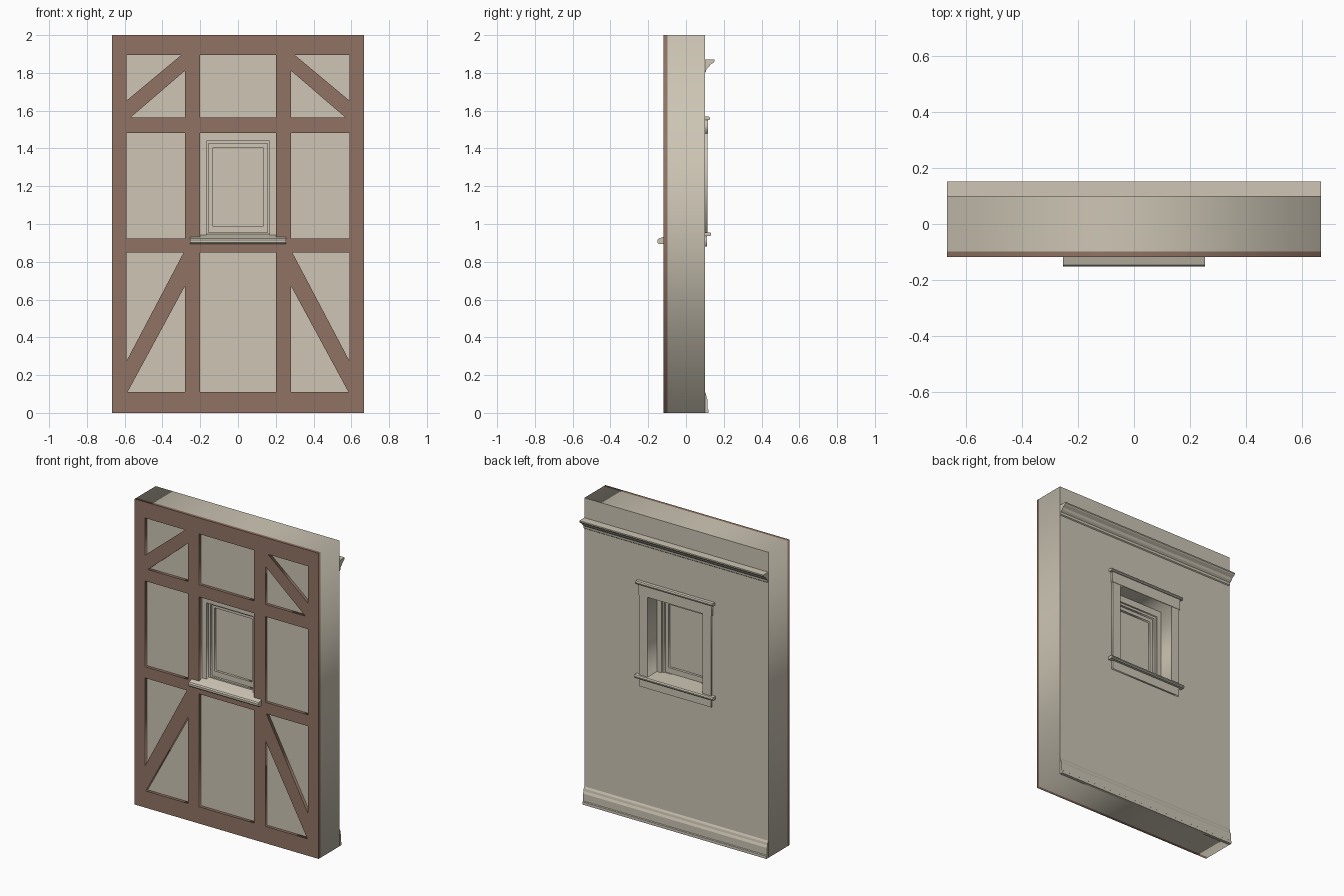
import bpy
import bmesh
from mathutils import Matrix

cube = bpy.data.objects.get("Cube")
if cube:
    bpy.data.objects.remove(cube)


def material(name, rgb):
    m = bpy.data.materials.new(name)
    m.use_nodes = True
    m.diffuse_color = (*rgb, 1)
    m.node_tree.nodes["Principled BSDF"].inputs["Base Color"].default_value = (*rgb, 1)
    return m


PLASTER = material("warm plaster", (0.61, 0.56, 0.46))
TIMBER = material("brown timber", (0.28, 0.17, 0.125))


def add(name, mesh, mat):
    mesh.materials.clear()
    mesh.materials.append(mat)
    ob = bpy.data.objects.new(name, mesh)
    bpy.context.collection.objects.link(ob)
    return ob


def rect(x0, x1, z0, z1):
    return [(x0, z0), (x1, z0), (x1, z1), (x0, z1)]


def mirror(loop):
    return [(-x, z) for x, z in reversed(loop)]


def panel(name, loops, y0, y1, mat=PLASTER):
    """Slab in the xz plane: first loop is the outline, the others are holes."""
    curve = bpy.data.curves.new(name, "CURVE")
    curve.dimensions = "2D"
    curve.fill_mode = "BOTH"
    curve.extrude = (y1 - y0) / 2
    for loop in loops:
        s = curve.splines.new("POLY")
        s.points.add(len(loop) - 1)
        for p, (x, z) in zip(s.points, loop):
            p.co = (x, z, 0, 1)
        s.use_cyclic_u = True
    tmp = bpy.data.objects.new("temp", curve)
    bpy.context.collection.objects.link(tmp)
    graph = bpy.context.evaluated_depsgraph_get()
    mesh = bpy.data.meshes.new_from_object(tmp.evaluated_get(graph))
    bpy.data.objects.remove(tmp)
    mesh.transform(Matrix.Translation((0, (y0 + y1) / 2, 0)) @ Matrix.Rotation(1.5707963, 4, "X"))
    bm = bmesh.new()
    bm.from_mesh(mesh)
    bmesh.ops.remove_doubles(bm, verts=bm.verts, dist=1e-5)
    bmesh.ops.recalc_face_normals(bm, faces=bm.faces)
    bm.to_mesh(mesh)
    bm.free()
    return add(name, mesh, mat)


def moulding(name, half, profile, mat=PLASTER):
    """Sweep a (y, z) profile along x from -half to half."""
    bm = bmesh.new()
    face = bm.faces.new([bm.verts.new((-half, y, z)) for y, z in profile])
    out = bmesh.ops.extrude_face_region(bm, geom=[face])["geom"]
    verts = [v for v in out if isinstance(v, bmesh.types.BMVert)]
    bmesh.ops.translate(bm, verts=verts, vec=(2 * half, 0, 0))
    bmesh.ops.recalc_face_normals(bm, faces=bm.faces)
    mesh = bpy.data.meshes.new(name)
    bm.to_mesh(mesh)
    bm.free()
    return add(name, mesh, mat)


# Main dimensions
W = 0.666
FRONT, BACK, FACE = -0.098, 0.10, -0.118
POST, IN, EDGE = 0.59, 0.28, 0.2
BASE, LOW, MID, SILL, HEAD, UP, TOP = 0.11, 0.848, 0.922, 0.922, 1.483, 1.563, 1.895
outline = rect(-W, W, 0, 2)
opening = rect(-EDGE, EDGE, SILL, HEAD)

# Wall slab with the window opening
panel("wall", [outline, opening], FRONT, BACK)

# Timber frame: everything between the plaster fields
side_fields = [
    [(-POST, 1.653), (-0.30, TOP), (-POST, TOP)],
    [(-0.57, UP), (-IN, UP), (-IN, 1.812)],
    rect(-POST, -IN, MID, HEAD),
    [(-POST, 0.275), (-0.288, LOW), (-POST, LOW)],
    [(-0.585, BASE), (-IN, BASE), (-IN, 0.673)],
]
fields = [rect(-EDGE, EDGE, BASE, LOW), opening, rect(-EDGE, EDGE, UP, TOP)]
for f in side_fields:
    fields += [f, mirror(f)]
panel("timber_frame", [outline] + fields, FACE, FRONT, TIMBER)

# Window: jamb frame, stepped sash and pane
jamb = rect(-0.168, 0.168, 0.94, 1.44)
stop = rect(-0.155, 0.155, 0.955, 1.425)
light = rect(-0.135, 0.135, 0.99, 1.403)
panel("window_jamb", [opening, jamb], -0.085, 0.015)
panel("window_stop", [jamb, stop], -0.065, 0.005)
panel("window_sash", [stop, light], -0.05, -0.01)
panel("window_pane", [light], -0.034, -0.026)

# Outside sill, with ears past the opening
moulding("outer_sill", 0.253, [
    (FACE, 0.893), (-0.143, 0.893), (-0.152, 0.902), (-0.152, 0.915),
    (-0.146, 0.923), (FACE, 0.932)])
moulding("sill_slope", EDGE, [
    (FACE, 0.915), (FACE, 0.932), (-0.06, 0.948), (-0.06, 0.915)])

# Inside casing around the window
panel("inner_casing", [rect(-0.26, 0.26, 0.945, 1.55), rect(-EDGE, EDGE, 0.955, 1.48)], BACK, 0.113)
panel("inner_head_board", [rect(-0.265, 0.265, 1.48, 1.55)], BACK, 0.116)
panel("inner_apron", [rect(-0.26, 0.26, 0.88, 0.938)], BACK, 0.111)
moulding("inner_head_cap", 0.28, [
    (BACK, 1.55), (0.122, 1.55), (0.128, 1.556), (0.128, 1.562), (0.122, 1.568), (BACK, 1.568)])
moulding("inner_stool", 0.285, [
    (BACK, 0.936), (0.127, 0.936), (0.133, 0.942), (0.133, 0.949), (0.127, 0.956), (BACK, 0.956)])
moulding("inner_stool_board", EDGE, [
    (0.0, 0.92), (0.0, 0.956), (BACK, 0.956), (BACK, 0.92)])

# Inside skirting and picture rail
moulding("skirting", W, [
    (BACK, 0), (0.119, 0), (0.119, 0.018), (0.114, 0.022), (0.114, 0.07),
    (0.108, 0.085), (0.106, 0.1), (BACK, 0.112)])
moulding("picture_rail", W, [
    (BACK, 1.80), (0.106, 1.805), (0.108, 1.82), (0.12, 1.83), (0.128, 1.843),
    (0.146, 1.855), (0.152, 1.862), (0.152, 1.87), (BACK, 1.87)])
